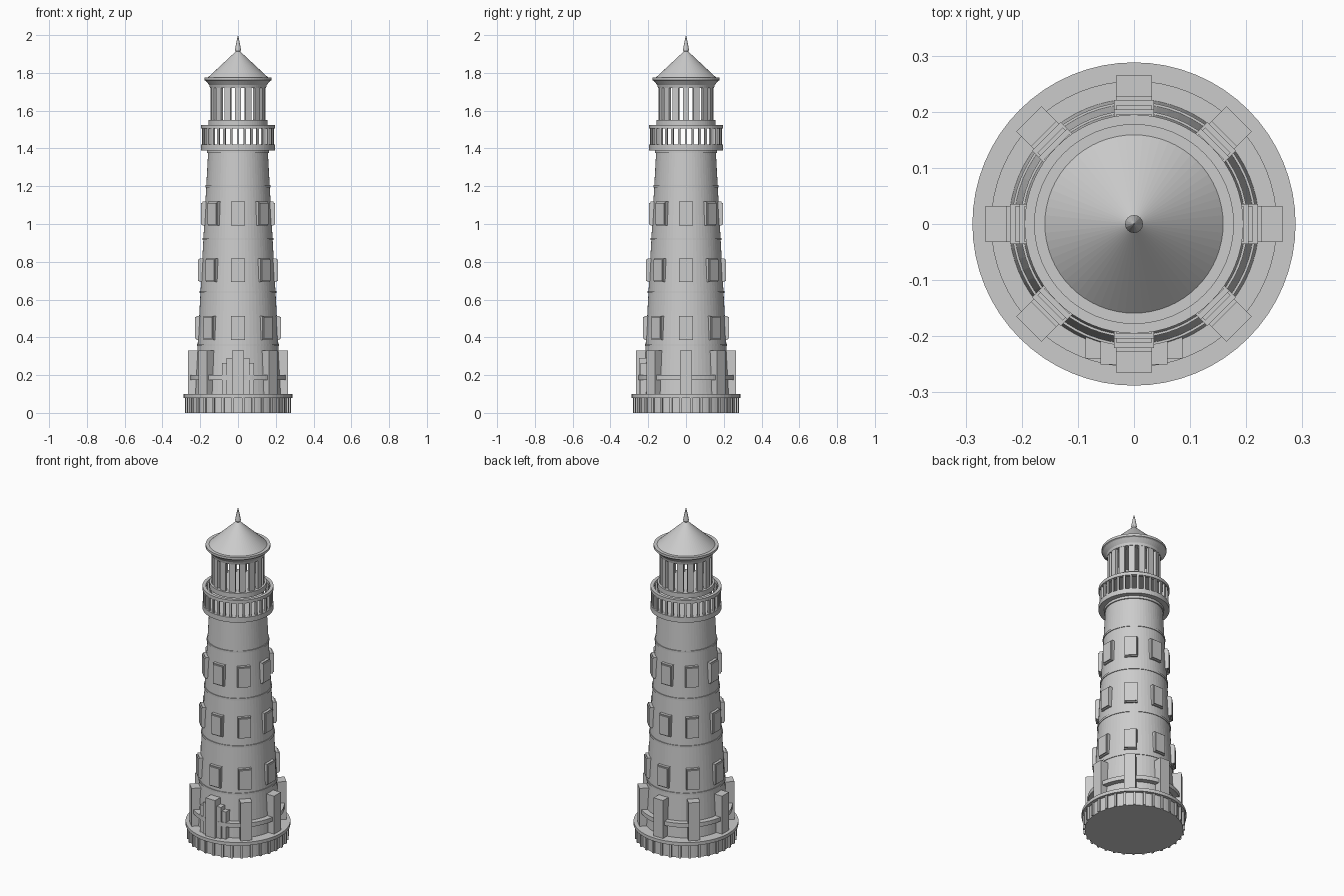
import bpy, bmesh, math
from mathutils import Matrix, Vector

cube = bpy.data.objects.get("Cube")
if cube:
    bpy.data.objects.remove(cube, do_unlink=True)

stone = bpy.data.materials.new("grey stone")
stone.use_nodes = True
GREY = (0.6, 0.6, 0.6, 1)
stone.diffuse_color = GREY
stone.node_tree.nodes["Principled BSDF"].inputs["Base Color"].default_value = GREY
SIDES = 64


def finish(name, bm):
    bmesh.ops.recalc_face_normals(bm, faces=bm.faces)
    mesh = bpy.data.meshes.new(name)
    bm.to_mesh(mesh)
    bm.free()
    mesh.materials.append(stone)
    obj = bpy.data.objects.new(name, mesh)
    bpy.context.collection.objects.link(obj)
    return obj


def lathe(name, profile, closed=False, sides=SIDES):
    """Spin a radius/height profile about z; closed profiles make rings."""
    bm = bmesh.new()
    pts = [bm.verts.new((r, 0, z)) for r, z in profile]
    edges = [bm.edges.new(p) for p in zip(pts, pts[1:])]
    if closed:
        edges.append(bm.edges.new((pts[-1], pts[0])))
    bmesh.ops.spin(bm, geom=pts + edges, cent=(0, 0, 0), axis=(0, 0, 1),
                   angle=math.tau, steps=sides, use_duplicate=False)
    bmesh.ops.remove_doubles(bm, verts=bm.verts, dist=1e-5)
    return finish(name, bm)


def disc(name, r, z0, z1):
    return lathe(name, [(0, z0), (r, z0), (r, z1), (0, z1)])


def ring(name, r0, r1, z0, z1):
    return lathe(name, [(r0, z0), (r1, z0), (r1, z1), (r0, z1)], closed=True)


def add_box(bm, width, r0, r1, z0, z1, angle):
    """Box facing outward, angle measured from the front."""
    place = (Matrix.Rotation(angle, 4, 'Z')
             @ Matrix.Translation((0, -(r0 + r1) / 2, (z0 + z1) / 2))
             @ Matrix.Diagonal(Vector((width, r1 - r0, z1 - z0, 1))))
    bmesh.ops.create_cube(bm, size=1, matrix=place)


def around(name, count, width, r0, r1, z0, z1, offset=0.0):
    bm = bmesh.new()
    for i in range(count):
        add_box(bm, width, r0, r1, z0, z1, math.tau * (i + offset) / count)
    return finish(name, bm)


def tower_radius(z):
    return 0.228 - (z - 0.1) * 0.0545


# Foundation
disc("foundation", 0.27, 0, 0.085)
around("foundation_ribs", 32, 0.013, 0.255, 0.28, 0, 0.08, 0.5)
disc("foundation_slab", 0.288, 0.08, 0.1)

# Tapered tower with thin courses
lathe("tower", [(0, 0.1), (tower_radius(0.1), 0.1),
                (tower_radius(1.39), 1.39), (0, 1.39)])
for i, z in enumerate((0.36, 0.64, 0.92, 1.2)):
    r = tower_radius(z)
    ring(f"course_{i + 1}", r - 0.02, r + 0.004, z - 0.006, z + 0.006)

# Buttresses and the belt that ties them
around("buttresses", 8, 0.064, 0.19, 0.265, 0.1, 0.33)
ring("buttress_belt", 0.2, 0.255, 0.175, 0.2)

# Stepped door surround at the front
around("door_frame", 1, 0.172, 0.18, 0.24, 0.1, 0.265)
around("door_inner_frame", 1, 0.12, 0.18, 0.25, 0.1, 0.29)

# Three rows of windows
for i, z in enumerate((0.45, 0.755, 1.055)):
    r = tower_radius(z)
    around(f"window_frames_{i + 1}", 8, 0.072, r - 0.03, r + 0.012, z - 0.063, z + 0.063)
    around(f"window_shutters_{i + 1}", 8, 0.064, r, r + 0.019, z - 0.057, z + 0.057)

# Gallery with open railing
ring("gallery_collar", 0.12, 0.165, 1.375, 1.392)
disc("gallery_floor", 0.195, 1.39, 1.42)
around("balusters", 32, 0.012, 0.179, 0.191, 1.415, 1.51)
ring("handrail", 0.176, 0.195, 1.505, 1.525)

# Open lantern room
disc("lantern_floor", 0.157, 1.52, 1.55)
around("lantern_posts", 16, 0.034, 0.128, 0.146, 1.545, 1.725)

# Roof with moulded eave, cone and spike
lathe("eave", [(0, 1.72), (0.148, 1.72), (0.152, 1.735), (0.17, 1.758),
               (0.178, 1.762), (0.178, 1.776), (0, 1.776)])
lathe("roof_cone", [(0, 1.775), (0.16, 1.775), (0.01, 1.915), (0, 1.915)])
lathe("roof_spike", [(0, 1.905), (0.009, 1.905), (0.016, 1.922), (0.012, 1.945),
                     (0.006, 1.975), (0, 2.0)], sides=16)
